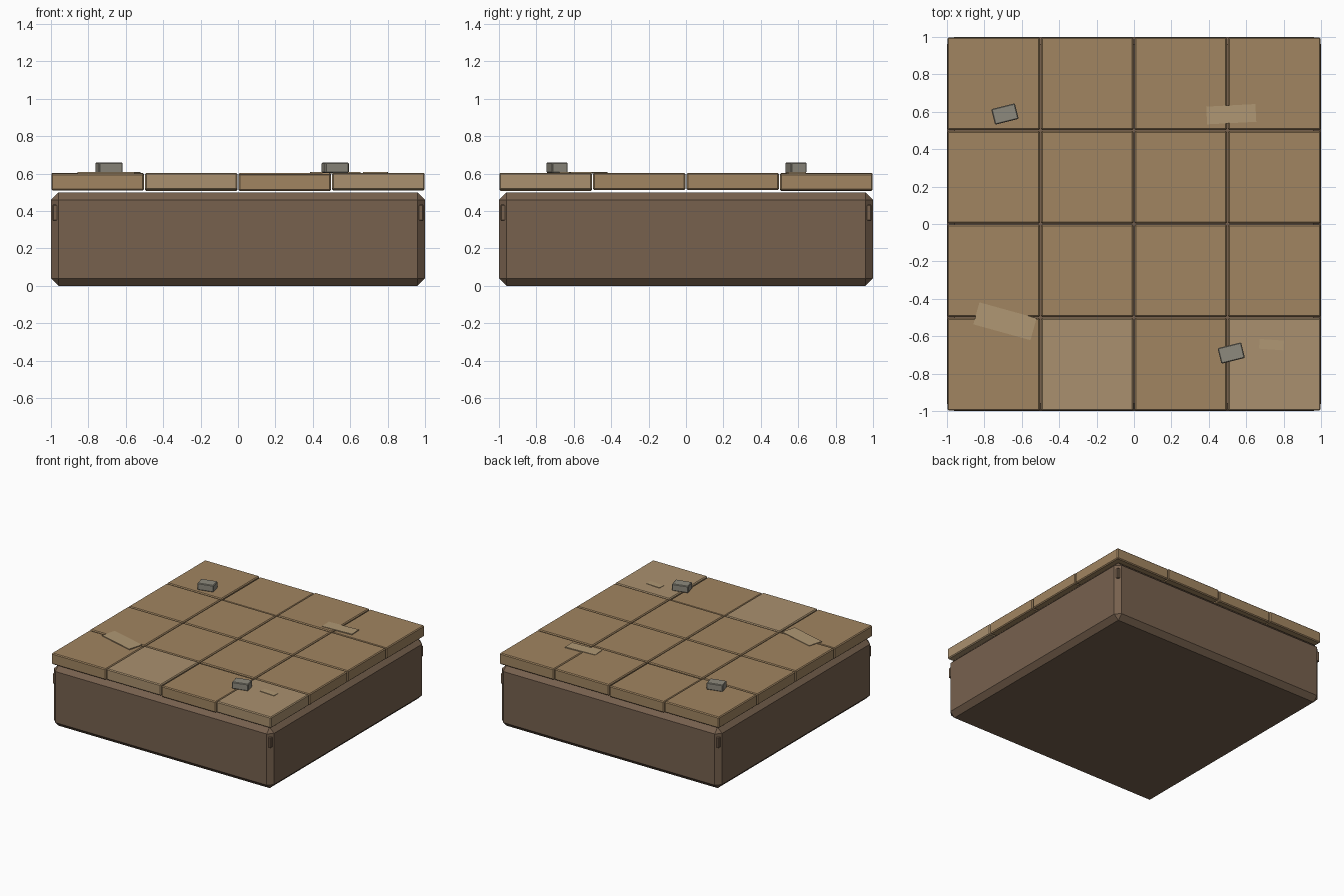
import bpy, bmesh, math
from mathutils import Matrix

if "Cube" in bpy.data.objects:
    bpy.data.objects.remove(bpy.data.objects["Cube"])


def material(name, rgb):
    m = bpy.data.materials.new(name)
    m.diffuse_color = (*[(c / 255) ** 2.2 for c in rgb], 1)
    m.use_nodes = True
    m.node_tree.nodes["Principled BSDF"].inputs["Base Color"].default_value = m.diffuse_color
    return m


EARTH = material("earth", (118, 97, 79))
TILE = material("tile", (160, 132, 97))
TILE_LIGHT = material("tile_light", (168, 143, 110))
PATCH = material("patch", (174, 150, 115))
STONE = material("stone", (140, 136, 124))


def block(name, size, loc, mat, bevel=0.0, angle=0.0):
    """Flat-shaded box with optional one-segment chamfer."""
    bm = bmesh.new()
    bmesh.ops.create_cube(bm, size=1, matrix=Matrix.Diagonal((*size, 1)))
    if bevel:
        bmesh.ops.bevel(bm, geom=bm.edges[:], offset=bevel, segments=1,
                        affect='EDGES', profile=0.5)
    me = bpy.data.meshes.new(name)
    bm.to_mesh(me)
    bm.free()
    me.materials.append(mat)
    ob = bpy.data.objects.new(name, me)
    ob.location = loc
    ob.rotation_euler.z = math.radians(angle)
    bpy.context.collection.objects.link(ob)
    return ob


# chamfered foundation
block("foundation", (2, 2, 0.5), (0, 0, 0.25), EARTH, 0.04)

# small pegs on the four chamfered corners
for sx in (-1, 1):
    for sy in (-1, 1):
        block("corner_peg", (0.028, 0.028, 0.086), (sx * 0.977, sy * 0.977, 0.391), EARTH, 0.004)

# 4 x 4 floor tiles with slightly uneven heights
front_lift = (-0.002, 0.002, -0.004, 0.002)
for row in range(4):
    for col in range(4):
        lift = front_lift[(col + row * 3) % 4] if row == 3 else front_lift[col] if row == 0 else 0.001
        light = row == 0 and col in (1, 3)
        block("floor_tile", (0.495, 0.495, 0.091),
              (-0.75 + col * 0.5, -0.75 + row * 0.5, 0.557 + lift),
              TILE_LIGHT if light else TILE, 0.007)

# thin worn patches: length, width, x, y, angle
for l, w, x, y, a in ((0.317, 0.122, -0.69, -0.52, -15.5),
                      (0.263, 0.095, 0.52, 0.587, 3),
                      (0.13, 0.052, 0.735, -0.645, -4)):
    block("worn_patch", (l, w, 0.008), (x, y, 0.604), PATCH, 0, a)

# loose stones
for x, y in ((-0.69, 0.588), (0.52, -0.69)):
    block("loose_stone", (0.13, 0.086, 0.056), (x, y, 0.632), STONE, 0.005, 14)
